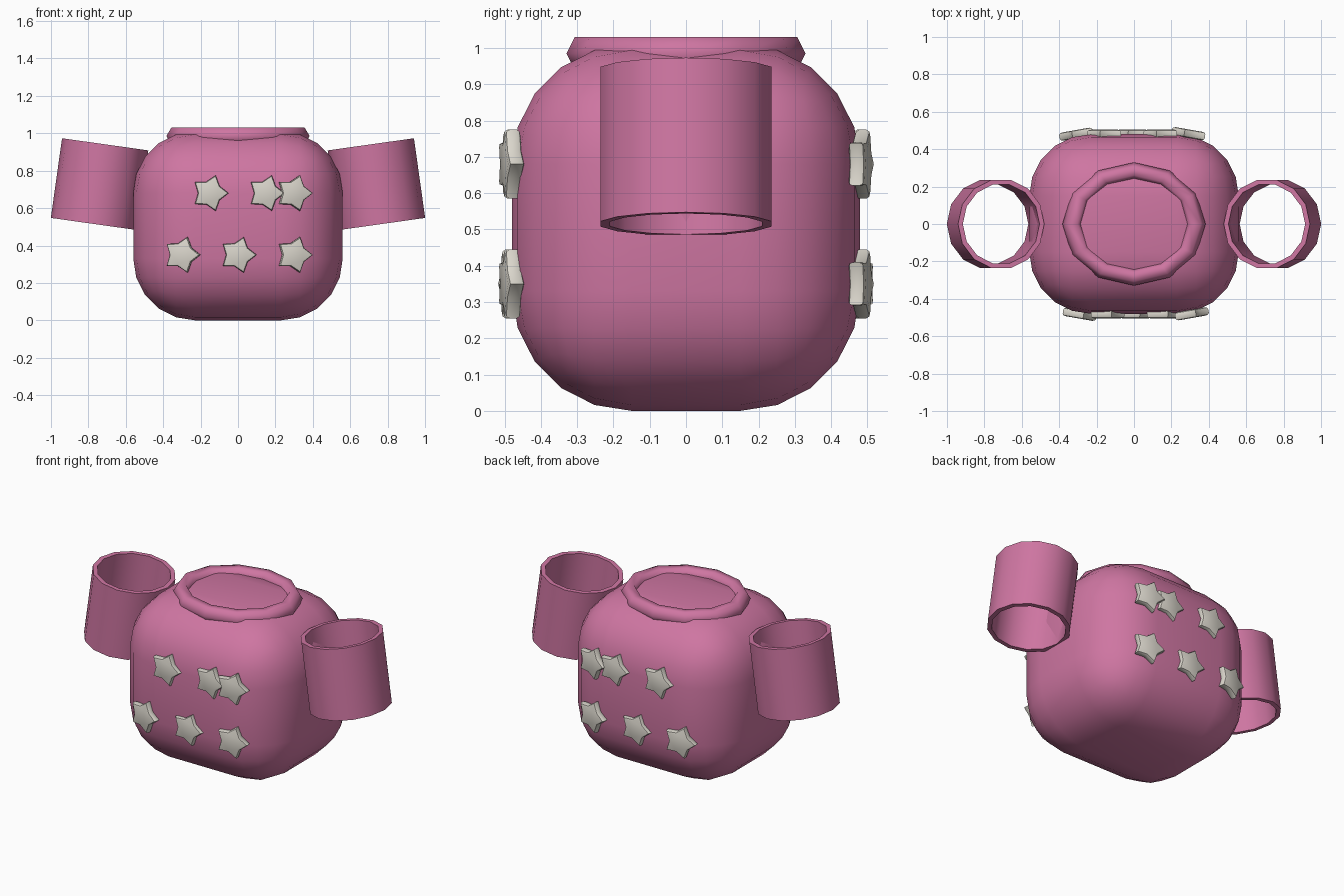
import bpy, bmesh
from math import pi, cos, sin, radians

if "Cube" in bpy.data.objects:
    bpy.data.objects.remove(bpy.data.objects["Cube"])


def material(name, rgb):
    m = bpy.data.materials.new(name)
    m.diffuse_color = (*rgb, 1)
    m.use_nodes = True
    m.node_tree.nodes["Principled BSDF"].inputs["Base Color"].default_value = m.diffuse_color
    return m


PINK = material("pink_knit", (0.62, 0.18, 0.36))
CREAM = material("cream", (0.70, 0.67, 0.60))


def finish(name, bm, mat, loc=(0, 0, 0), rot=(0, 0, 0), angle=40):
    bmesh.ops.recalc_face_normals(bm, faces=bm.faces)
    me = bpy.data.meshes.new(name)
    bm.to_mesh(me)
    bm.free()
    me.materials.append(mat)
    ob = bpy.data.objects.new(name, me)
    bpy.context.collection.objects.link(ob)
    ob.location, ob.rotation_euler = loc, rot
    bpy.ops.object.select_all(action='DESELECT')
    ob.select_set(True)
    bpy.context.view_layer.objects.active = ob
    bpy.ops.object.shade_smooth_by_angle(angle=radians(angle))
    return ob


def swept_ring(profile, sides, sx=1.0, sy=1.0):
    """Closed (radius, z) profile turned around z."""
    bm = bmesh.new()
    rings = []
    for i in range(sides):
        a = 2 * pi * i / sides
        rings.append([bm.verts.new((r * cos(a) * sx, r * sin(a) * sy, z)) for r, z in profile])
    n = len(profile)
    for i in range(sides):
        p, q = rings[i], rings[(i + 1) % sides]
        for j in range(n):
            k = (j + 1) % n
            bm.faces.new((p[j], q[j], q[k], p[k]))
    return bm


# Body: heavily rounded box
bm = bmesh.new()
bmesh.ops.create_cube(bm, size=1)
bmesh.ops.scale(bm, vec=(1.12, 0.96, 1.01), verts=bm.verts)
bmesh.ops.bevel(bm, geom=bm.edges[:], offset=0.33, offset_type='OFFSET',
                segments=5, profile=0.5, affect='EDGES')
finish("body", bm, PINK, (0, 0, 0.505))

# Collar: oval ring with a six-sided section
section = [(0.33 + 0.053 * cos(i * pi / 3), 0.052 * sin(i * pi / 3)) for i in range(6)]
finish("collar", swept_ring(section, 12, 1, 0.86), PINK, (0, 0, 0.985), angle=65)

# Sleeves: open tubes leaning inwards at the top
wall = [(0.233, -0.215), (0.233, 0.215), (0.207, 0.215), (0.207, -0.215)]
for side, s in (("left", -1), ("right", 1)):
    finish(side + "_sleeve", swept_ring(wall, 14, 1, 1.04), PINK,
           (s * 0.74, 0, 0.728), (0, -s * radians(8), 0))


# Stars: plump five-point badges, front and back
def star(name, loc, turn):
    bm = bmesh.new()
    pts = [((0.1 if i % 2 == 0 else 0.064), i * pi / 5) for i in range(10)]
    face = bm.faces.new([bm.verts.new((r * cos(a), -0.022, r * sin(a))) for r, a in pts])
    ext = bmesh.ops.extrude_face_region(bm, geom=[face], use_keep_orig=True)
    moved = [v for v in ext["geom"] if isinstance(v, bmesh.types.BMVert)]
    bmesh.ops.translate(bm, vec=(0, 0.044, 0), verts=moved)
    bmesh.ops.recalc_face_normals(bm, faces=bm.faces)
    rims = [e for e in bm.edges if abs(e.verts[0].co.y - e.verts[1].co.y) < 1e-5]
    bmesh.ops.bevel(bm, geom=rims, offset=0.012, offset_type='OFFSET',
                    segments=2, profile=0.5, affect='EDGES')
    finish(name, bm, CREAM, loc, (0, 0, turn))


spots = [(-0.15, 0.68), (0.15, 0.68), (0.30, 0.68), (-0.30, 0.35), (0.0, 0.35), (0.30, 0.35)]
for i, (x, z) in enumerate(spots, 1):
    tilt = radians(10) * (x > 0.2) - radians(10) * (x < -0.2)
    star(f"front_star_{i}", (x, -0.482, z), tilt)
    star(f"back_star_{i}", (x, 0.482, z), pi - tilt)
